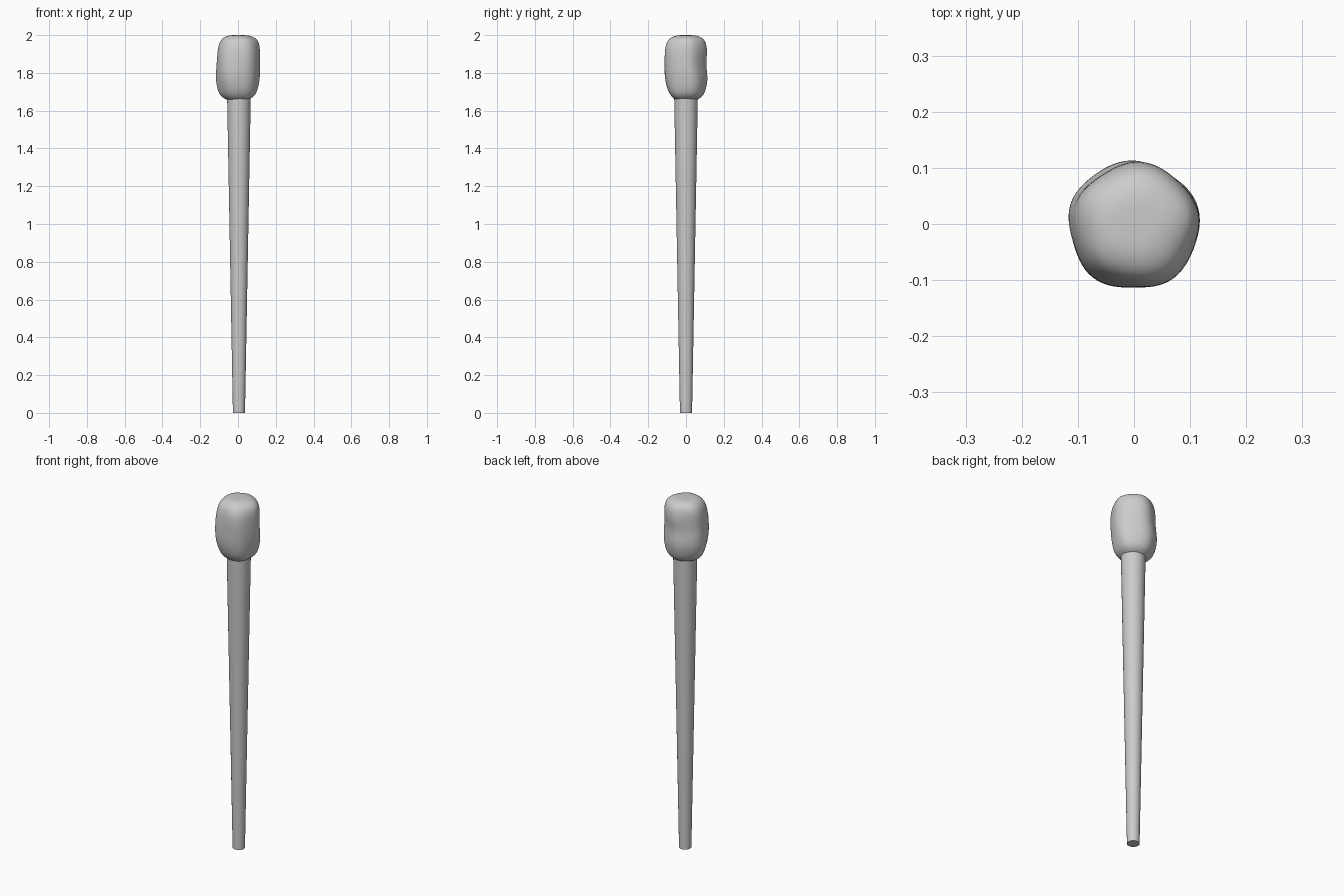
import bpy, bmesh, math

cube = bpy.data.objects.get("Cube")
if cube:
    bpy.data.objects.remove(cube, do_unlink=True)

grey = bpy.data.materials.new("light grey")
grey.use_nodes = True
grey.diffuse_color = (0.6, 0.6, 0.6, 1)
grey.node_tree.nodes["Principled BSDF"].inputs["Base Color"].default_value = (0.6, 0.6, 0.6, 1)


def loft(name, rings):
    """Skin a list of closed rings and cap both ends."""
    bm = bmesh.new()
    loops = [[bm.verts.new(p) for p in ring] for ring in rings]
    n = len(loops[0])
    for a, b in zip(loops, loops[1:]):
        for i in range(n):
            j = (i + 1) % n
            bm.faces.new((a[i], a[j], b[j], b[i]))
    bm.faces.new(loops[0][::-1])
    bm.faces.new(loops[-1])
    mesh = bpy.data.meshes.new(name)
    bm.to_mesh(mesh)
    bm.free()
    obj = bpy.data.objects.new(name, mesh)
    bpy.context.collection.objects.link(obj)
    mesh.materials.append(grey)
    bpy.ops.object.select_all(action="DESELECT")
    obj.select_set(True)
    bpy.context.view_layer.objects.active = obj
    return obj


def angles(n):
    return [2 * math.pi * i / n for i in range(n)]


# Tapered shaft, its top hidden inside the head
shaft = loft("shaft", [
    [(0.005 + r * math.cos(a), r * math.sin(a), z) for a in angles(32)]
    for z, r in ((0, 0.032), (1.7, 0.063))])
bpy.ops.object.shade_smooth_by_angle(angle=math.radians(40))

# Lumpy head: height, then left, right, front and back extents of each ring
profile = [
    (1.653, -0.03, 0.03, -0.035, 0.035),
    (1.655, -0.055, 0.055, -0.055, 0.055),
    (1.675, -0.09, 0.09, -0.08, 0.09),
    (1.71, -0.108, 0.107, -0.100, 0.106),
    (1.775, -0.121, 0.116, -0.116, 0.117),
    (1.84, -0.116, 0.117, -0.119, 0.102),
    (1.90, -0.111, 0.118, -0.118, 0.110),
    (1.95, -0.104, 0.116, -0.109, 0.108),
    (1.983, -0.086, 0.100, -0.090, 0.094),
    (1.998, -0.055, 0.062, -0.056, 0.060),
    (2.0, -0.025, 0.028, -0.025, 0.027),
]


def head_ring(z, x0, x1, y0, y1):
    ring = []
    for a in angles(24):
        c, s = math.cos(a), math.sin(a)
        # gentle facets that twist with height
        lump = 1 + 0.03 * math.cos(5 * a - 1.6 + 5 * (z - 1.8)) \
            + 0.02 * math.cos(3 * a + 22 * (z - 1.8))
        rx = x1 if c > 0 else -x0
        ry = y1 if s > 0 else -y0
        ring.append((rx * c * lump, ry * s * lump, z))
    return ring


head = loft("head", [head_ring(*row) for row in profile])
subsurf = head.modifiers.new("smooth", "SUBSURF")
subsurf.levels = subsurf.render_levels = 2
bpy.ops.object.shade_smooth()
